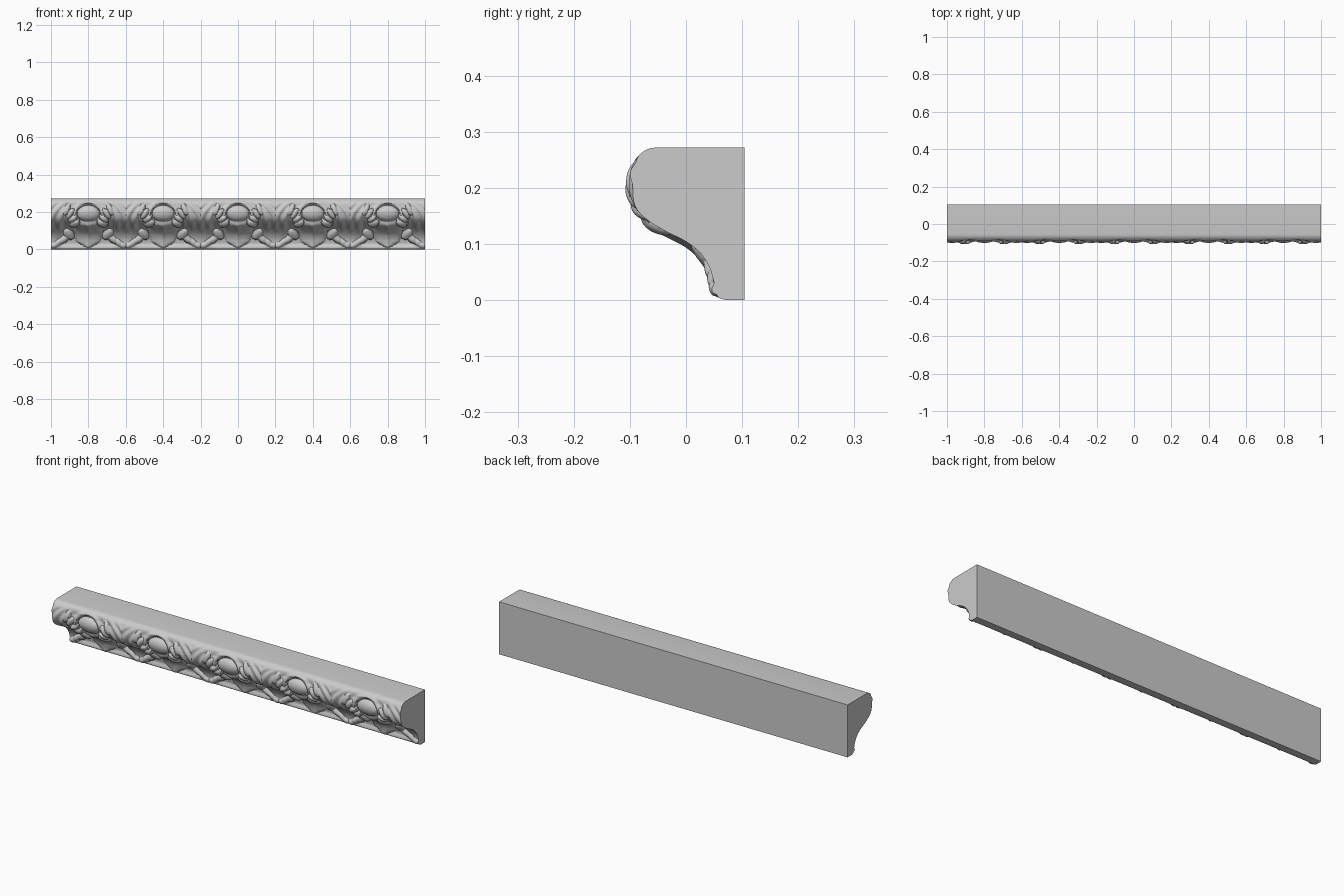
import bpy, bmesh, math
from mathutils import Vector

if "Cube" in bpy.data.objects:
    bpy.data.objects.remove(bpy.data.objects["Cube"])

PITCH, MOTIFS, COLS, ROWS = 0.4, 5, 96, 100
BACK, TOP = 0.104, 0.272

# front profile (y, z), from the top edge down to the foot
PROFILE = [(-0.052, 0.272), (-0.068, 0.269), (-0.085, 0.257), (-0.097, 0.236), (-0.102, 0.21),
           (-0.099, 0.185), (-0.087, 0.16), (-0.065, 0.14), (-0.035, 0.122), (0.0, 0.104),
           (0.025, 0.084), (0.041, 0.06), (0.049, 0.035), (0.052, 0.018), (0.058, 0.005), (0.07, 0.0)]


def smooth(a, b, t):
    t = min(1, max(0, (t - a) / (b - a)))
    return t * t * (3 - 2 * t)


def interp(table, t):
    for (a, va), (b, vb) in zip(table, table[1:]):
        if t <= b:
            return va + (vb - va) * max(0, (t - a) / (b - a))
    return table[-1][1]


def sample_profile():
    p = [Vector(q) for q in PROFILE]
    p = [2 * p[0] - p[1]] + p + [2 * p[-1] - p[-2]]
    dense = []
    for i in range(1, len(p) - 2):
        a, b, c, d = p[i - 1:i + 3]
        for k in range(40):
            t = k / 40
            dense.append(0.5 * (2 * b + (c - a) * t + (2 * a - 5 * b + 4 * c - d) * t * t
                                + (3 * b - a - 3 * c + d) * t ** 3))
    dense.append(p[-2])
    acc = [0]
    for a, b in zip(dense, dense[1:]):
        acc.append(acc[-1] + (b - a).length)
    out, j = [], 0
    for r in range(ROWS):
        s = acc[-1] * r / (ROWS - 1)
        while j < len(acc) - 2 and acc[j + 1] < s:
            j += 1
        out.append(dense[j].lerp(dense[j + 1], (s - acc[j]) / (acc[j + 1] - acc[j])))
    return out


def lobe(u, z, cx, cz, rx, rz, angle, height):
    c, s = math.cos(math.radians(angle)), math.sin(math.radians(angle))
    dx, dz = u - cx, z - cz
    q = ((dx * c + dz * s) / rx) ** 2 + ((dz * c - dx * s) / rz) ** 2
    return height * math.sqrt(1 - q) if q < 1 else 0


# leaf lobes: centre u, z, radii, angle, height
LEAVES = [(0.105, 0.075, 0.032, 0.02, 35, 0.017), (0.13, 0.052, 0.03, 0.017, -35, 0.016),
          (0.16, 0.035, 0.026, 0.015, -40, 0.013), (0.182, 0.022, 0.022, 0.014, -20, 0.011),
          (0.075, 0.135, 0.03, 0.017, -15, 0.019), (0.085, 0.16, 0.026, 0.014, -35, 0.014),
          (0.098, 0.19, 0.034, 0.014, -60, 0.013), (0.115, 0.215, 0.038, 0.014, -70, 0.011)]
SHIELD = [(0.004, 0.0), (0.02, 0.03), (0.04, 0.063), (0.06, 0.07), (0.09, 0.078),
          (0.12, 0.07), (0.14, 0.045), (0.165, 0.035)]


def relief(u, z):
    # plain ground, sunk around the ornament and fading to the fillet at the top
    side = smooth(0.09, 0.17, u + 0.25 * (z - 0.12))
    band = smooth(0.0, 0.03, z) * (1 - smooth(0.235, 0.265, z))
    h = -0.013 * (1 - side) * band
    # curling flutes on the large side leaf
    phase = (u - 0.2) + 0.55 * (z - 0.13) ** 2 / 0.12
    flute = 0.5 - 0.5 * math.cos(phase * 2 * math.pi / 0.045)
    h -= 0.007 * flute * smooth(0.07, 0.11, u) * smooth(0.08, 0.13, z) * (1 - smooth(0.23, 0.262, z))
    # round bead in a sunk socket with a raised hood
    r = math.hypot(u, z - 0.185)
    if z > 0.14:
        hood = math.exp(-((r - 0.074) / 0.011) ** 2)
        h += 0.009 * hood * (1 - smooth(0.245, 0.262, z))
        if r < 0.063:
            h = -0.022 + 0.022 * math.sqrt(max(0, 1 - (r / 0.058) ** 2))
    # pointed shield with a central ridge
    w = interp(SHIELD, z)
    if 0.004 < z < 0.155 and u < w:
        k = u / w
        dome = -0.013 + 0.018 * math.sqrt(1 - k * k) + 0.004 * math.exp(-(u / 0.012) ** 2)
        h = max(h, dome * smooth(0.0, 0.02, z) * (1 - smooth(0.13, 0.155, z)) - 0.02 * smooth(0.13, 0.155, z))
    # leaf lobes, largest wins
    bump = max(lobe(u, z, *a) for a in LEAVES)
    ground = -0.006 if z > 0.08 else -0.007 * (1 - side)
    return max(h, ground + bump) if bump > 0 else h


def build_moulding():
    prof = sample_profile()
    normals = []
    for i in range(ROWS):
        t = (prof[min(i + 1, ROWS - 1)] - prof[max(i - 1, 0)]).normalized()
        normals.append(Vector((t.y, -t.x)))
    half = COLS // 2
    # one half motif, mirrored and repeated along the length
    section = []
    for k in range(half + 1):
        u = PITCH / 2 * k / half
        column = []
        for i, (p, n) in enumerate(zip(prof, normals)):
            fade = smooth(0, 4, i) * smooth(0, 4, ROWS - 1 - i)
            q = p + n * relief(u, p.y) * fade
            column.append((q.x, min(TOP, max(0, q.y))))
        column += [(BACK, 0.0), (BACK, TOP)]
        section.append(column)

    bm = bmesh.new()
    rings = []
    for c in range(COLS * MOTIFS + 1):
        x = -1 + PITCH * c / COLS
        rings.append([bm.verts.new((x, y, z)) for y, z in section[abs(c % COLS - half)]])
    n = ROWS + 2
    for a, b in zip(rings, rings[1:]):
        for i in range(n):
            j = (i + 1) % n
            bm.faces.new((a[i], a[j], b[j], b[i]))
    bm.faces.new(rings[0])
    bm.faces.new(rings[-1][::-1])
    bmesh.ops.recalc_face_normals(bm, faces=bm.faces)
    mesh = bpy.data.meshes.new("carved_moulding")
    bm.to_mesh(mesh)
    bm.free()
    ob = bpy.data.objects.new("carved_moulding", mesh)
    bpy.context.collection.objects.link(ob)
    bpy.context.view_layer.objects.active = ob
    ob.select_set(True)
    bpy.ops.object.shade_smooth_by_angle(angle=math.radians(40))


build_moulding()
